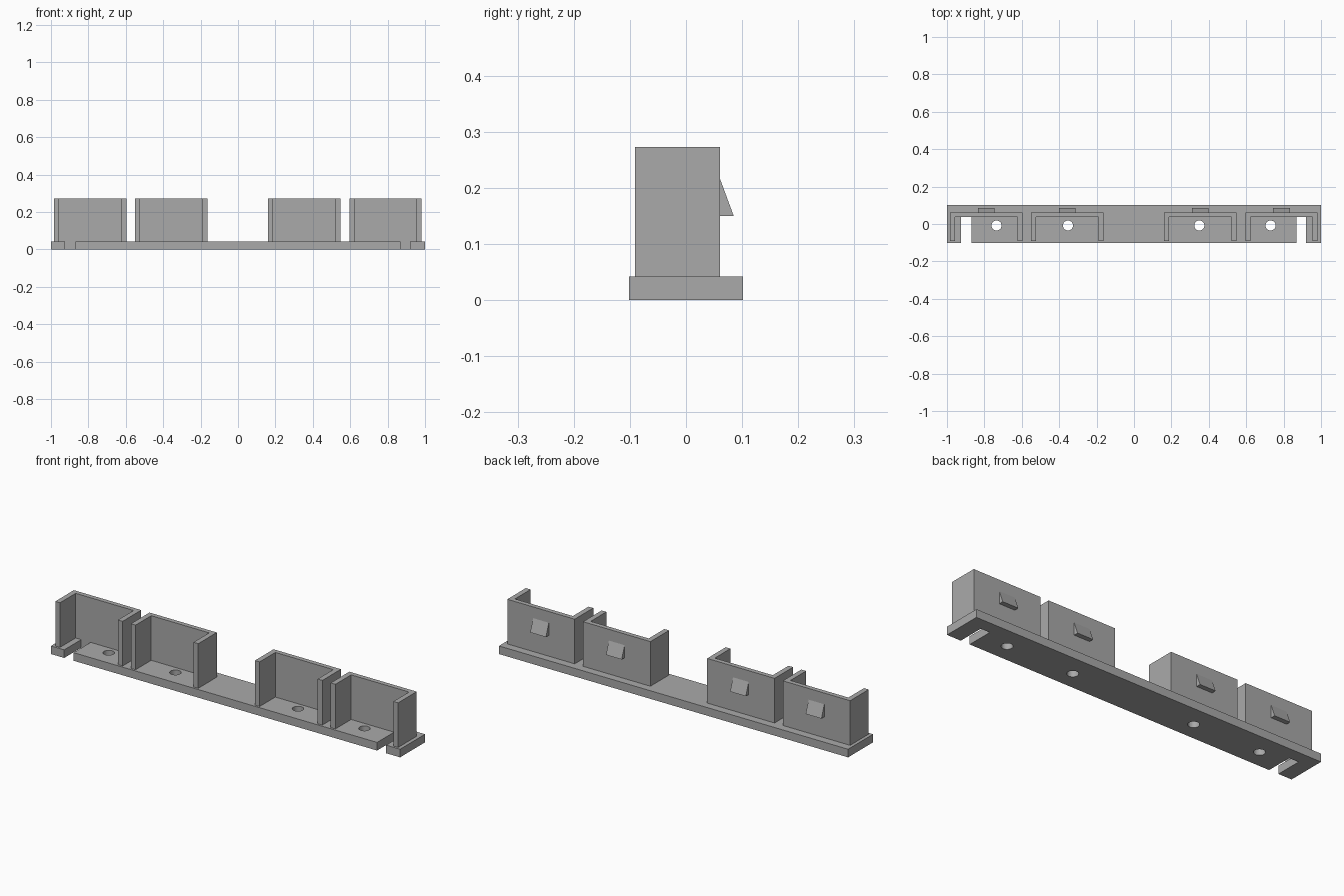
import bpy
import bmesh
from math import cos, sin, tau
from mathutils import Vector

cube = bpy.data.objects.get("Cube")
if cube:
    bpy.data.objects.remove(cube, do_unlink=True)

# Single plain grey for the whole rail
grey = bpy.data.materials.new("Plain grey")
grey.use_nodes = True
grey.diffuse_color = (0.4, 0.4, 0.4, 1)
grey.node_tree.nodes["Principled BSDF"].inputs["Base Color"].default_value = grey.diffuse_color

PLATE_TOP, TOP = 0.042, 0.273
FRONT, INNER, BACK = -0.091, 0.037, 0.061
WALL = 0.027


def prism(name, points, along):
    """Extrude a closed outline by a vector."""
    bm = bmesh.new()
    face = bm.faces.new([bm.verts.new(p) for p in points])
    new = bmesh.ops.extrude_face_region(bm, geom=[face])["geom"]
    moved = [v for v in new if isinstance(v, bmesh.types.BMVert)]
    bmesh.ops.translate(bm, verts=moved, vec=Vector(along))
    bmesh.ops.recalc_face_normals(bm, faces=bm.faces)
    mesh = bpy.data.meshes.new(name)
    bm.to_mesh(mesh)
    bm.free()
    mesh.materials.append(grey)
    obj = bpy.data.objects.new(name, mesh)
    bpy.context.collection.objects.link(obj)
    return obj


# Base plate with two slots open to the front
f, b = -0.102, 0.102
outline = [(-1, f), (-0.924, f), (-0.924, INNER), (-0.87, INNER), (-0.87, f),
           (0.868, f), (0.868, INNER), (0.92, INNER), (0.92, f), (1, f), (1, b), (-1, b)]
plate = prism("base_plate", [(x, y, 0) for x, y in outline], (0, 0, PLATE_TOP))

# Screw holes through the plate
for x in (-0.735, -0.353, 0.349, 0.73):
    circle = [(x + 0.027 * cos(tau * i / 32), -0.008 + 0.027 * sin(tau * i / 32), -0.05)
              for i in range(32)]
    cutter = prism("hole_cutter", circle, (0, 0, 0.2))
    cutter.hide_render = True
    mod = plate.modifiers.new("hole", "BOOLEAN")
    mod.operation, mod.solver, mod.object = "DIFFERENCE", "EXACT", cutter
    bpy.context.view_layer.objects.active = plate
    bpy.ops.object.modifier_apply(modifier=mod.name)
    bpy.data.objects.remove(cutter, do_unlink=True)

# U-shaped brackets, each with a wedge catch on its back
brackets = {"outer_right": (-0.983, -0.79), "inner_right": (-0.55, -0.357),
            "inner_left": (0.161, 0.354), "outer_left": (0.595, 0.788)}
for side, (x0, catch_x) in brackets.items():
    x1 = x0 + 0.386
    profile = [(x0, FRONT), (x0 + WALL, FRONT), (x0 + WALL, INNER), (x1 - WALL, INNER),
               (x1 - WALL, FRONT), (x1, FRONT), (x1, BACK), (x0, BACK)]
    prism(side + "_bracket", [(x, y, PLATE_TOP) for x, y in profile], (0, 0, TOP - PLATE_TOP))
    wedge = [(BACK, 0.15), (0.085, 0.15), (BACK, 0.215)]
    prism(side + "_catch", [(catch_x - 0.045, y, z) for y, z in wedge], (0.09, 0, 0))
